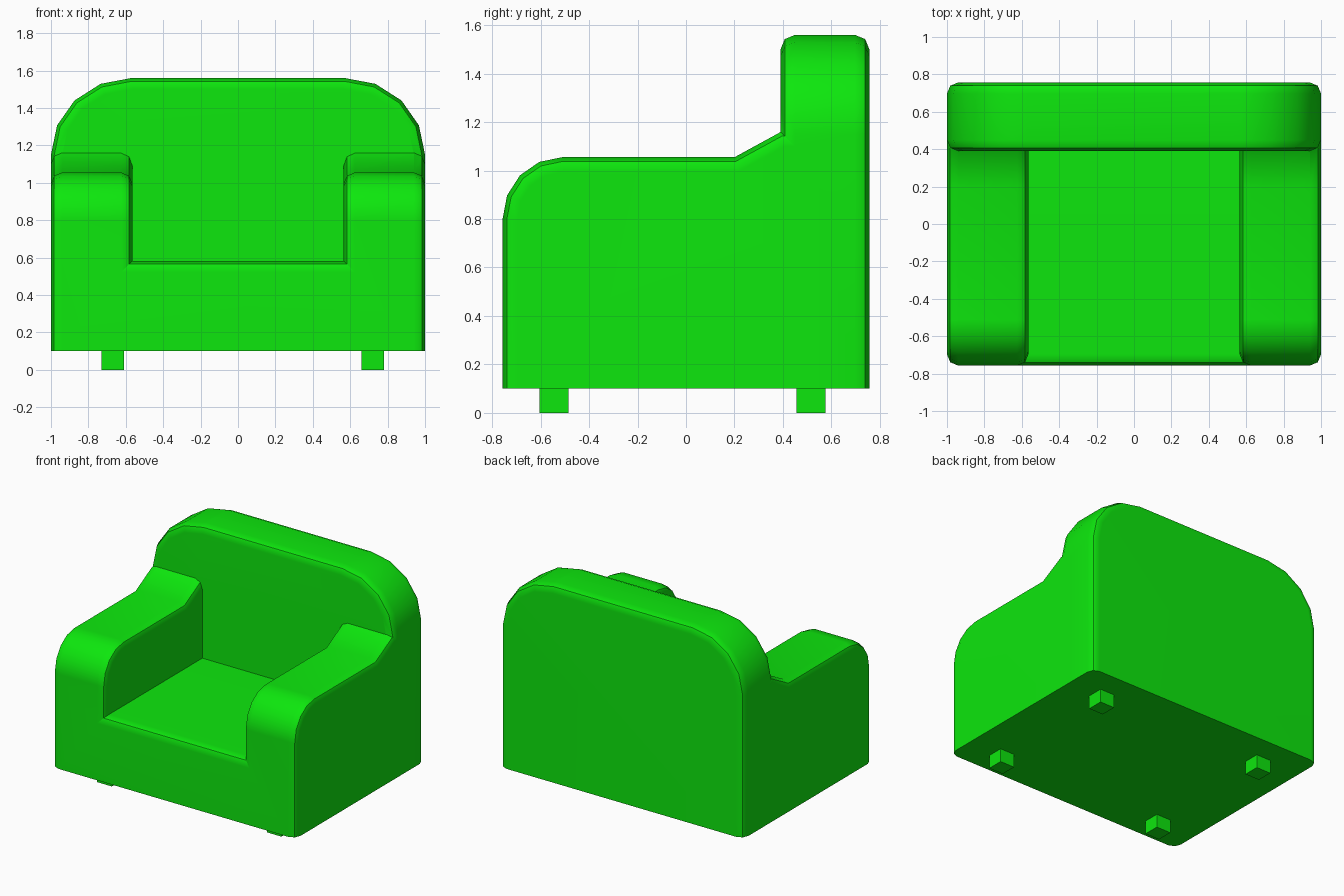
import bpy, bmesh
from math import sin, cos, pi, radians

if "Cube" in bpy.data.objects:
    bpy.data.objects.remove(bpy.data.objects["Cube"])

Z0, Y = 0.1, 0.757
green = bpy.data.materials.new("green")
green.diffuse_color = (0.004, 0.8, 0.004, 1)
green.use_nodes = True
green.node_tree.nodes["Principled BSDF"].inputs["Base Color"].default_value = green.diffuse_color


def arc(cx, cz, rx, rz, a0, a1, n=4):
    return [(cx + rx * cos(a0 + (a1 - a0) * i / n), cz + rz * sin(a0 + (a1 - a0) * i / n))
            for i in range(n + 1)]


def prism(name, pts, lo, hi, axis):
    """Extrude a (horizontal, z) outline along x or y."""
    bm = bmesh.new()
    place = (lambda t, p: (t, p[0], p[1])) if axis == 'x' else (lambda t, p: (p[0], t, p[1]))
    a = [bm.verts.new(place(lo, p)) for p in pts]
    b = [bm.verts.new(place(hi, p)) for p in pts]
    bm.faces.new(a)
    bm.faces.new(b)
    for i in range(len(pts)):
        j = (i + 1) % len(pts)
        bm.faces.new((a[i], a[j], b[j], b[i]))
    bmesh.ops.recalc_face_normals(bm, faces=bm.faces)
    me = bpy.data.meshes.new(name)
    bm.to_mesh(me)
    bm.free()
    me.materials.append(green)
    ob = bpy.data.objects.new(name, me)
    bpy.context.collection.objects.link(ob)
    return ob


def boolean(ob, other, op):
    bpy.context.view_layer.objects.active = ob
    m = ob.modifiers.new(op, 'BOOLEAN')
    m.object, m.operation, m.solver = other, op, 'EXACT'
    bpy.ops.object.modifier_apply(modifier=m.name)
    bpy.data.objects.remove(other)


def soften(ob, skip):
    """Bevel the sharp convex edges except those for which skip(edge) holds."""
    bm = bmesh.new()
    bm.from_mesh(ob.data)
    edges = [e for e in bm.edges if len(e.link_faces) == 2
             and e.calc_face_angle_signed() > radians(40) and not skip(e)]
    bmesh.ops.bevel(bm, geom=edges, offset=0.06, segments=2, profile=0.5,
                    affect='EDGES', clamp_overlap=False)
    bm.to_mesh(ob.data)
    bm.free()


def bottom(e):
    return all(v.co.z < Z0 + 0.001 for v in e.verts)


# Arms and seat: side outline with a channel cut out for the seat
END = 0.52
side = [(END, Z0), (-Y, Z0)] + arc(-0.512, 0.8, 0.245, 0.255, pi, pi / 2) + \
       [(0.2, 1.055), (0.392, 1.16), (END, 1.16)]
body = prism("armchair_body", side, -1, 1, 'x')
channel = prism("seat_channel", [(-0.565, 0.582), (0.565, 0.582), (0.565, 2), (-0.565, 2)], -1, 1, 'y')
boolean(body, channel, 'DIFFERENCE')
soften(body, lambda e: bottom(e) or all(v.co.y > END - 0.001 for v in e.verts))

# Backrest with rounded top corners
half = arc(0.57, 1.15, 0.43, 0.41, 0, pi / 2)
outline = [(-1, Z0), (1, Z0)] + half + [(-x, z) for x, z in reversed(half)]
back = prism("backrest", outline, 0.39, Y, 'y')
soften(back, bottom)
boolean(body, back, 'UNION')

# Smooth shading, with the large panels kept flat
bpy.ops.object.select_all(action='DESELECT')
body.select_set(True)
bpy.context.view_layer.objects.active = body
bpy.ops.object.shade_smooth_by_angle(angle=radians(30))
weighted = body.modifiers.new("flat_panels", 'WEIGHTED_NORMAL')
weighted.keep_sharp = True

# Four short square legs
for sx, x in (("left", -0.67), ("right", 0.72)):
    for sy, y in (("front", -0.545), ("back", 0.515)):
        prism(f"{sy}_{sx}_leg", [(x - 0.06, 0), (x + 0.06, 0), (x + 0.06, Z0), (x - 0.06, Z0)],
              y - 0.06, y + 0.06, 'y')
